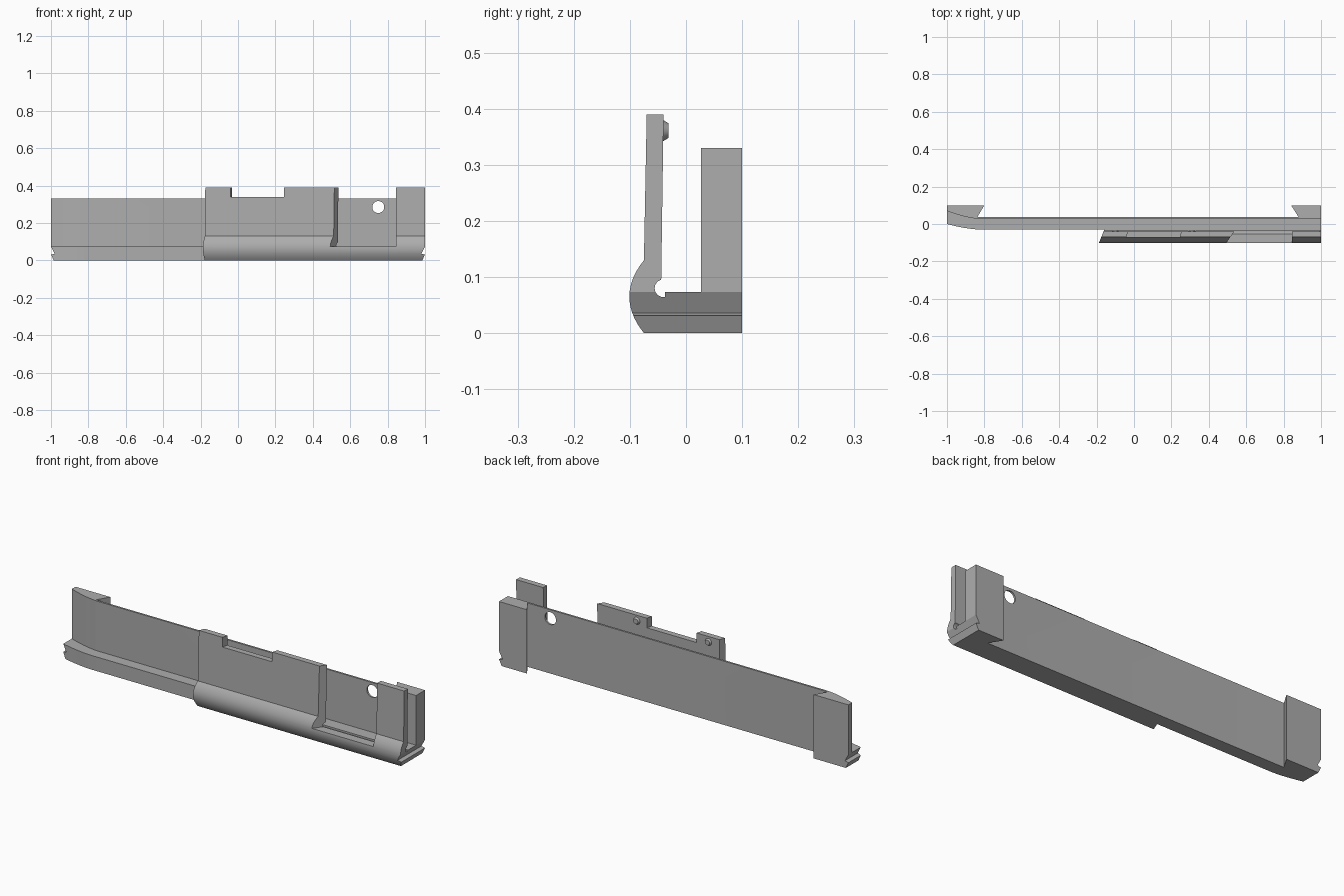
import bpy, bmesh, math

cube = bpy.data.objects.get("Cube")
if cube:
    bpy.data.objects.remove(cube, do_unlink=True)

grey = bpy.data.materials.new("plain grey")
grey.use_nodes = True
grey.diffuse_color = (0.42, 0.42, 0.42, 1)
grey.node_tree.nodes["Principled BSDF"].inputs["Base Color"].default_value = (0.42, 0.42, 0.42, 1)

FLOOR, TOP, WALL_TOP = 0.073, 0.33, 0.39


def prism(name, pts, axis, a, b, shear=0.0):
    """Extrude a closed outline along an axis; shear slants the first x end by y."""
    def place(p, t, s=0.0):
        if axis == "x":
            return (t + s * (p[0] + 0.1), p[0], p[1])
        return (p[0], t, p[1]) if axis == "y" else (p[0], p[1], t)
    bm = bmesh.new()
    low = [bm.verts.new(place(p, a, shear)) for p in pts]
    high = [bm.verts.new(place(p, b)) for p in pts]
    bm.faces.new(low)
    bm.faces.new(high)
    for i in range(len(pts)):
        j = (i + 1) % len(pts)
        bm.faces.new((low[i], low[j], high[j], high[i]))
    bmesh.ops.recalc_face_normals(bm, faces=bm.faces)
    mesh = bpy.data.meshes.new(name)
    bm.to_mesh(mesh)
    bm.free()
    mesh.materials.append(grey)
    obj = bpy.data.objects.new(name, mesh)
    bpy.context.collection.objects.link(obj)
    return obj


def cut(obj, cutters):
    for c in cutters:
        m = obj.modifiers.new("cut", "BOOLEAN")
        m.operation, m.solver, m.object = "DIFFERENCE", "EXACT", c
    bpy.context.view_layer.objects.active = obj
    for m in list(obj.modifiers):
        bpy.ops.object.modifier_apply(modifier=m.name)


def smooth(obj):
    bpy.ops.object.select_all(action="DESELECT")
    obj.select_set(True)
    bpy.context.view_layer.objects.active = obj
    bpy.ops.object.shade_smooth_by_angle(angle=math.radians(25))


def curve(y, rise, start=-0.82, n=8):
    """Line along x that sweeps backwards towards the right end."""
    return [(start - (1 + start) * i / n, y + rise * (i / n) ** 1.6) for i in range(n + 1)]


# Helper cutters: end grooves, front opening, top notch, round hole
groove = [(1.05, FLOOR + 0.1), (1, FLOOR), (0.98, 0.036), (1, 0.031), (0.985, 0), (0.98, -0.02), (1.05, -0.02)]
grooves = [prism("groove_cutter", [(s * x, z) for x, z in groove], "y", -0.2, 0.2) for s in (-1, 1)]
opening = prism("opening_cutter", [(0.486, -0.11), (0.544, -0.03), (0.544, -0.02),
                                   (0.845, -0.02), (0.845, -0.11)], "z", FLOOR, 0.5)
notch = prism("notch_cutter", [(-0.045, -0.09), (-0.03, -0.03), (0.255, -0.03), (0.24, -0.09)], "z", 0.34, 0.5)
ring = [(0.75 + 0.032 * math.cos(i * math.tau / 32), 0.285 + 0.032 * math.sin(i * math.tau / 32))
        for i in range(32)]
hole = prism("hole_cutter", ring, "y", -0.01, 0.06)

# Floor, swept at the right end
back = curve(0.037, 0.043)
base = prism("floor", [(1, -0.03)] + curve(-0.03, 0.03) + back[::-1] + [(1, 0.037)], "z", 0, FLOOR)
cut(base, grooves)
smooth(base)

# Thin back wall with the round hole
wall = prism("back_wall", [(1, 0.027)] + curve(0.027, 0.043) + back[::-1] + [(1, 0.037)], "z", FLOOR, TOP)
cut(wall, [hole])
smooth(wall)

# Undercut end blocks behind the wall
right_block = prism("right_end_block", [(-0.8, 0.1), (-0.838, 0.037)] + back[1:] + [(-1, 0.1)], "z", 0, TOP)
left_block = prism("left_end_block", [(0.84, 0.1), (0.88, 0.037), (1, 0.037), (1, 0.1)], "z", 0, TOP)
for block in (right_block, left_block):
    cut(block, grooves)
    smooth(block)

# Front rail: rounded bulge, upright wall and a round relief at its foot
bulge = [(-0.101 + 0.026 * abs((z - 0.065) / 0.065) ** 2, z) for z in [0.13 * i / 14 for i in range(15)]]
relief = [(-0.04 + 0.016 * math.cos(math.radians(d)), 0.08 + 0.016 * math.sin(math.radians(d)))
          for d in range(105, 281, 25)]
profile = bulge + [(-0.07, WALL_TOP), (-0.04, WALL_TOP)] + relief + [
    (-0.037, FLOOR), (-0.03, FLOOR), (-0.03, 0)]
rail = prism("front_rail", profile, "x", -0.187, 1, shear=0.4)
cut(rail, grooves + [opening, notch])
smooth(rail)

# Small tapered pegs on the inside of the front wall
for side, x in (("right", -0.1), ("left", 0.31)):
    bpy.ops.mesh.primitive_cone_add(vertices=24, radius1=0.019, radius2=0.013, depth=0.01,
                                    location=(x, -0.036, 0.361), rotation=(-math.pi / 2, 0, 0))
    peg = bpy.context.object
    peg.name = side + "_peg"
    peg.data.materials.append(grey)
    smooth(peg)

for helper in grooves + [opening, notch, hole]:
    bpy.data.objects.remove(helper, do_unlink=True)
